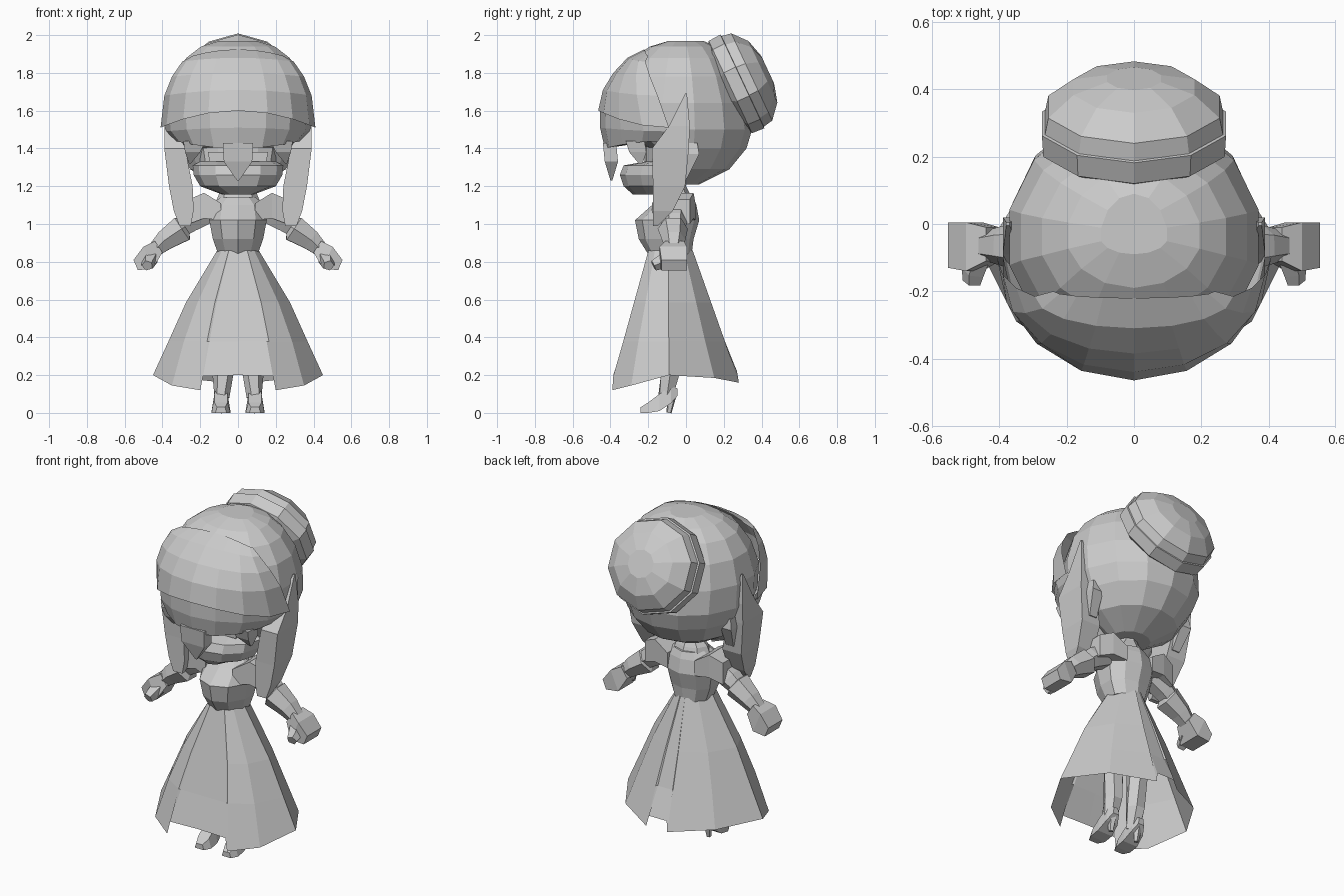
import bpy, bmesh
from math import sin, cos, pi
from mathutils import Vector

if "Cube" in bpy.data.objects:
    bpy.data.objects.remove(bpy.data.objects["Cube"], do_unlink=True)

GREY = (0.6, 0.6, 0.6, 1.0)
mat = bpy.data.materials.new("plain grey")
mat.use_nodes = True
mat.diffuse_color = GREY
mat.node_tree.nodes["Principled BSDF"].inputs["Base Color"].default_value = GREY


def loft(name, rings, closed=True, caps=True, side=1):
    """Skin a list of equal point rings; side=-1 mirrors in x."""
    bm = bmesh.new()
    vs = [[bm.verts.new((p[0] * side, p[1], p[2])) for p in r] for r in rings]
    n = len(rings[0])
    for a, b in zip(vs, vs[1:]):
        for i in range(n if closed else n - 1):
            j = (i + 1) % n
            bm.faces.new((a[i], a[j], b[j], b[i]))
    if caps:
        bm.faces.new(vs[0])
        bm.faces.new(vs[-1])
    bmesh.ops.remove_doubles(bm, verts=bm.verts, dist=0.0005)
    bmesh.ops.recalc_face_normals(bm, faces=bm.faces)
    me = bpy.data.meshes.new(name)
    bm.to_mesh(me)
    bm.free()
    me.materials.append(mat)
    ob = bpy.data.objects.new(name, me)
    bpy.context.collection.objects.link(ob)


def egg(name, rows, n, cy):
    """Horizontal rings (z, half width, front y, back y)."""
    rings = []
    for z, rx, yf, yb in rows:
        ring = []
        for i in range(n):
            a = 2 * pi * i / n
            c = cos(a)
            ring.append((rx * sin(a), cy + c * (cy - yf if c < 0 else yb - cy), z))
        rings.append(ring)
    loft(name, rings)


def tube(name, path, n=6, side=1):
    """Rings across a path of (x, y, z, radius)."""
    pts = [Vector(p[:3]) for p in path]
    rings = []
    for i, p in enumerate(pts):
        t = pts[min(i + 1, len(pts) - 1)] - pts[max(i - 1, 0)]
        q = t.to_track_quat("Z", "Y")
        r = path[i][3]
        rings.append([p + q @ Vector((r * cos(2 * pi * k / n), r * sin(2 * pi * k / n), 0))
                      for k in range(n)])
    loft(name, rings, side=side)


def boxes(name, rows, side=1):
    """Rectangular rings (z, x0, x1, y0, y1)."""
    loft(name, [[(a, c, z), (b, c, z), (b, d, z), (a, d, z)]
                for z, a, b, c, d in rows], side=side)


def fringe(name, rows):
    """Open front shell (centre z, side z, half width, rear y, front y)."""
    rings = []
    for zc, zs, rx, yr, yf in rows:
        angles = [-pi / 2 + pi * i / 8 for i in range(9)]
        rings.append([(rx * sin(a), yr + (yf - yr) * cos(a),
                       zc + (zs - zc) * sin(a) ** 2) for a in angles])
    loft(name, rings, closed=False, caps=False)


# Head hair
egg("hair_cap", [(1.97, .1, -.09, .09), (1.94, .2, -.19, .16), (1.88, .28, -.28, .22),
                 (1.78, .345, -.35, .28), (1.64, .38, -.41, .33), (1.5, .375, -.4, .35),
                 (1.4, .335, -.2, .32), (1.29, .26, -.14, .23), (1.21, .12, -.14, .07)], 14, -.04)
fringe("fringe_upper", [(1.925, 1.89, .24, -.2, -.22), (1.88, 1.86, .295, -.215, -.31),
                        (1.8, 1.78, .35, -.19, -.385), (1.71, 1.68, .39, -.15, -.44),
                        (1.6, 1.51, .41, -.09, -.465)])
fringe("fringe_lower", [(1.61, 1.53, .39, -.1, -.455), (1.51, 1.49, .385, -.08, -.455),
                        (1.4, 1.44, .335, -.11, -.43), (1.42, 1.46, .2, -.1, -.3)])
boxes("centre_lock", [(1.43, -.08, .08, -.44, -.37), (1.33, -.075, .075, -.43, -.36),
                      (1.23, -.005, .005, -.4, -.39)])

# Bun: rings along a tilted axis
centre, axis, up = Vector((0, .235, 1.725)), Vector((0, .905, .425)), Vector((0, -.425, .905))
side_dir = Vector((1.05, 0, 0))


def bun(name, rows, n=10):
    loft(name, [[centre + axis * t + r * (side_dir * sin(2 * pi * k / n) + up * cos(2 * pi * k / n))
                 for k in range(n)] for t, r in rows])


bun("bun_band", [(-.03, .22), (0, .27), (.07, .274), (.075, .25)])
bun("bun", [(.06, .267), (.125, .255), (.19, .18), (.218, .08)])

# Face and neck
egg("face", [(1.155, .08, -.28, -.16), (1.2, .2, -.33, -.1), (1.26, .235, -.35, -.05),
             (1.31, .24, -.33, -.05), (1.33, .2, -.22, -.05), (1.45, .22, -.22, -.05)], 12, -.13)
egg("neck", [(1.11, .12, -.14, .04), (1.16, .1, -.12, .02), (1.2, .06, -.11, -.0),
             (1.25, .05, -.11, -.01)], 8, -.06)

# Bodice
egg("bodice", [(.84, .11, -.2, .03), (.92, .14, -.25, .04), (1.02, .16, -.27, .07),
               (1.1, .145, -.18, .055), (1.14, .1, -.14, .04)], 10, -.07)

# Skirt: half hem outline with front and back notches, drawn up to the waist
half = [(0, -.385, .2), (.185, -.385, .195), (.2, -.39, .12), (.35, -.29, .145),
        (.45, -.09, .2), (.3, .15, .185), (.07, .28, .16), (.06, .27, .22)]
hem = half + [(-x, y, z) for x, y, z in reversed(half[1:])]
rings = []
for t, bulge in ((0, 1), (.4, 1.12), (.7, 1.06), (1, 1)):
    ring = []
    for x, y, z in hem:
        wx, wy = x * .245, -.08 + (y + .05) * .35
        hem_z = z if t == 1 else .17
        ring.append(((wx + (x - wx) * t) * bulge, wy + (y - wy) * t, .86 + (hem_z - .86) * t))
    rings.append(ring)
loft("skirt", rings, caps=False)

# Paired parts
for s, tag in ((1, "left"), (-1, "right")):
    boxes(tag + "_side_lock", [(1.69, .37, .38, -.005, .005), (1.52, .33, .39, -.09, .02),
                               (1.4, .28, .39, -.18, .015), (1.2, .24, .365, -.175, -.005),
                               (1.07, .235, .34, -.175, -.07), (.99, .25, .31, -.175, -.15)], s)
    boxes(tag + "_rear_lock", [(1.43, .29, .34, 0, .06), (1.37, .28, .35, -.01, .07),
                               (1.24, .27, .32, -.03, .005)], s)
    boxes(tag + "_fringe_lock", [(1.44, .17, .29, -.32, -.22), (1.38, .2, .28, -.3, -.21),
                                 (1.32, .25, .26, -.25, -.23)], s)
    boxes(tag + "_eye", [(1.33, .06, .15, -.235, -.228), (1.38, .05, .16, -.235, -.228)], s)

    # Off-shoulder sleeve, arm, cuff and hand
    loft(tag + "_shoulder", [[(x, y0, z0), (x, y1, z0), (x, y1, z1), (x, y0, z1)]
                             for x, y0, y1, z0, z1 in ((.09, -.18, .05, 1.02, 1.11),
                                                       (.18, -.15, .04, 1.03, 1.165),
                                                       (.26, -.13, .02, 1.0, 1.13))], side=s)
    tube(tag + "_upper_arm", [(.17, -.06, 1.06, .07), (.26, -.06, 1.01, .065),
                              (.34, -.06, .95, .05)], 6, s)
    tube(tag + "_cuff", [(.28, -.07, .985, .05), (.295, -.07, .975, .08), (.385, -.065, .915, .062),
                         (.44, -.065, .865, .045)], 6, s)
    loft(tag + "_hand", [[(xb, y0, zb), (xb, y1, zb), (xt, y1, zt), (xt, y0, zt)]
                         for xb, zb, xt, zt, y0, y1 in ((.4, .85, .44, .91, -.11, -.01),
                                                        (.45, .765, .5, .88, -.14, .005),
                                                        (.53, .755, .553, .81, -.13, .005))], side=s)
    tube(tag + "_thumb", [(.46, -.1, .82, .04), (.475, -.14, .795, .038),
                          (.48, -.172, .78, .03)], 5, s)

    # Leg and heeled shoe
    tube(tag + "_leg", [(.085, -.06, .75, .07), (.085, -.07, .45, .06), (.08, -.085, .2, .055),
                        (.085, -.11, .08, .04)], 6, s)
    loft(tag + "_shoe", [[(.09 - w, y, z0), (.09 + w, y, z0), (.09 + w * .7, y, z1), (.09 - w * .7, y, z1)]
                         for y, w, z0, z1 in ((-.24, .03, 0, .03), (-.2, .05, 0, .055),
                                              (-.14, .05, .01, .1), (-.08, .04, .05, .14),
                                              (-.045, .02, .09, .13))], side=s)
    tube(tag + "_heel", [(.09, -.09, 0, .014), (.09, -.075, .09, .025)], 5, s)
